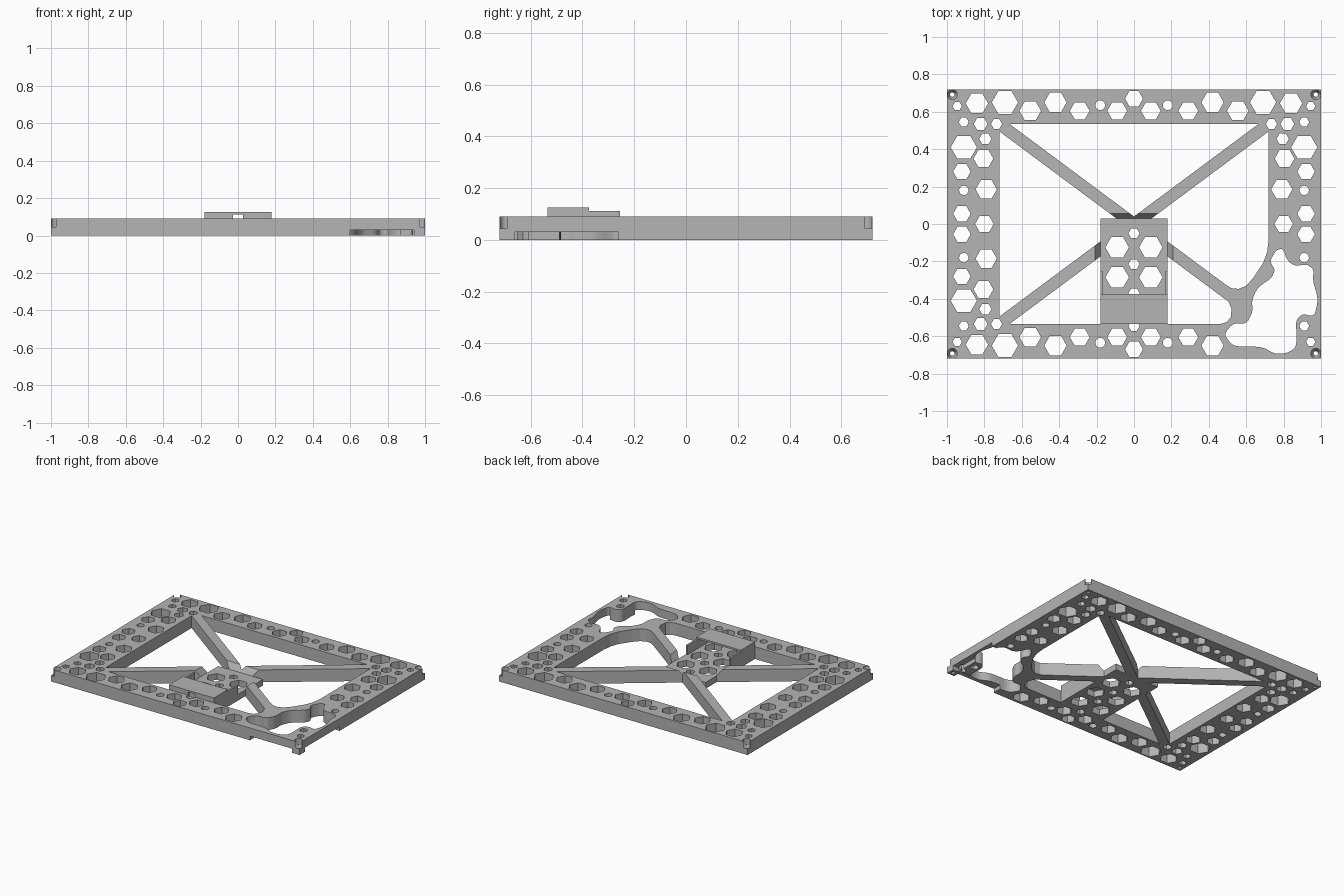
import bpy, bmesh
from math import cos, sin, tau
from mathutils import Matrix

if "Cube" in bpy.data.objects:
    bpy.data.objects.remove(bpy.data.objects["Cube"])

TOP = 0.09        # frame thickness
PAD = 0.045       # mounting plate thickness
HX, HY = 1.0, 0.72

grey = bpy.data.materials.new("plain grey")
grey.use_nodes = True
grey.diffuse_color = (0.46, 0.46, 0.46, 1)
grey.node_tree.nodes["Principled BSDF"].inputs["Base Color"].default_value = grey.diffuse_color


def add_object(name, mesh):
    ob = bpy.data.objects.new(name, mesh)
    bpy.context.collection.objects.link(ob)
    mesh.materials.clear()
    mesh.materials.append(grey)
    return ob


def from_bmesh(name, bm):
    bmesh.ops.recalc_face_normals(bm, faces=bm.faces)
    mesh = bpy.data.meshes.new(name)
    bm.to_mesh(mesh)
    bm.free()
    return add_object(name, mesh)


def ring(x, y, r, sides=6):
    return [(x + r * cos(tau * i / sides), y + r * sin(tau * i / sides)) for i in range(sides)]


def rect(x0, x1, y0, y1):
    return [(x0, y0), (x1, y0), (x1, y1), (x0, y1)]


def soften(points, rounds=2):
    """Corner cutting that turns a rough closed outline into a smooth one."""
    for _ in range(rounds):
        out = []
        for (ax, ay), (bx, by) in zip(points, points[1:] + points[:1]):
            out += [(ax * .8 + bx * .2, ay * .8 + by * .2), (ax * .2 + bx * .8, ay * .2 + by * .8)]
        points = out
    return points


def plate(name, loops, height):
    """Flat plate from an outline followed by hole outlines."""
    curve = bpy.data.curves.new(name, 'CURVE')
    curve.dimensions = '2D'
    curve.fill_mode = 'BOTH'
    curve.extrude = height / 2
    for loop in loops:
        sp = curve.splines.new('POLY')
        sp.points.add(len(loop) - 1)
        for p, (x, y) in zip(sp.points, loop):
            p.co = (x, y, 0, 1)
        sp.use_cyclic_u = True
    tmp = bpy.data.objects.new(name + " curve", curve)
    bpy.context.collection.objects.link(tmp)
    deps = bpy.context.evaluated_depsgraph_get()
    mesh = bpy.data.meshes.new_from_object(tmp.evaluated_get(deps))
    bpy.data.objects.remove(tmp)
    bm = bmesh.new()
    bm.from_mesh(mesh)
    bmesh.ops.remove_doubles(bm, verts=bm.verts, dist=1e-5)
    bmesh.ops.translate(bm, verts=bm.verts, vec=(0, 0, height / 2))
    for f in bm.faces:
        f.smooth = False
    return from_bmesh(name, bm)


def prism(name, base, z0, z1, top=None):
    """Solid between a base outline and an equal or different top outline."""
    bm = bmesh.new()
    low = [bm.verts.new((x, y, z0)) for x, y in base]
    high = [bm.verts.new((x, y, z1)) for x, y in (top or base)]
    bm.faces.new(low)
    bm.faces.new(high)
    n = len(low)
    for i in range(n):
        j = (i + 1) % n
        bm.faces.new((low[i], low[j], high[j], high[i]))
    return from_bmesh(name, bm)


def cut(targets, cutter):
    cutter.hide_render = True
    for ob in targets:
        mod = ob.modifiers.new("cut", 'BOOLEAN')
        mod.operation, mod.solver, mod.object = 'DIFFERENCE', 'EXACT', cutter
        bpy.context.view_layer.objects.active = ob
        bpy.ops.object.modifier_apply(modifier=mod.name)
    bpy.data.objects.remove(cutter)


# Windows between the diagonal braces
top_window = [(-.666, .535), (0, .04), (.666, .535)]
left_window = [(-.72, .495), (-.72, -.495), (-.054, 0)]
right_window = [(.72, .495), (.054, 0), (.49, -.324), (.52, -.343), (.56, -.347), (.6, -.33),
                (.64, -.285), (.69, -.21), (.712, -.15), (.72, -.08)]
front_window = [(-.666, -.535), (0, -.04), (.47, -.389), (.505, -.415), (.522, -.455),
                (.517, -.5), (.495, -.525), (.46, -.535)]

# Organic opening in one corner
opening = soften([(.48, -.59), (.53, -.53), (.6, -.535), (.635, -.47), (.63, -.41), (.66, -.34),
                  (.735, -.29), (.755, -.245), (.725, -.2), (.76, -.14), (.795, -.13), (.82, -.195),
                  (.86, -.225), (.925, -.215), (.962, -.245), (.955, -.3), (.985, -.4), (.965, -.495),
                  (.9, -.48), (.865, -.515), (.87, -.61), (.865, -.66), (.82, -.69), (.755, -.695),
                  (.69, -.66), (.64, -.655), (.53, -.655)])

# Lightening holes of one quadrant: x, y, radius
HEXES = [(.84, .645, .06), (.69, .65, .07), (.555, .605, .058), (.42, .65, .06), (.29, .605, .053),
         (.09, .605, .053), (0, .67, .048), (.945, .63, .025), (.91, .545, .027), (.82, .535, .037),
         (.735, .535, .03), (.795, .455, .033), (.91, .41, .07), (.805, .35, .053), (.92, .28, .047),
         (.79, .185, .057), (.92, .055, .047), (.8, 0, .05)]
ROUNDS = [(.18, .635, .026), (.91, .18, .025)]

holes = []
for group, sides in ((HEXES, 6), (ROUNDS, 20)):
    spots = {(x * sx, y * sy, r) for x, y, r in group for sx in (1, -1) for sy in (1, -1)}
    for x, y, r in sorted(spots):
        in_opening = x > .5 and y < -.15 and (r > .03 or x < .9)
        if not in_opening:
            holes.append(ring(x, y, r, sides))

frame = plate("frame", [rect(-HX, HX, -HY, HY), top_window, left_window, right_window,
                        front_window, opening] + holes, TOP)

# Space for the mounting plate, with sloped ends on the braces
cut([frame], prism("plate space", rect(-.18, .18, -.535, .03), -.1, .2))
cut([frame], prism("brace slopes", rect(-.18, .18, -.53, .03), PAD, TOP + .005,
                   rect(-.212, .212, -.53, .06)))

# Low slots through the outer walls beside the opening
cut([frame], prism("front slot", rect(.6, .94, -.8, -.65), -.1, .03))
cut([frame], prism("side slot", rect(.955, 1.1, -.66, -.26), -.1, .03))

# Corner screw seats: cone, bore and a notch at the very corner
for sx in (1, -1):
    for sy in (1, -1):
        cx, cy = sx * (HX - .028), sy * (HY - .028)
        bm = bmesh.new()
        bmesh.ops.create_cone(bm, cap_ends=True, segments=20, radius1=.007, radius2=.027,
                              depth=.06, matrix=Matrix.Translation((cx, cy, .015)))
        cut([frame], from_bmesh("screw cone", bm))
        cut([frame], prism("screw bore", ring(cx, cy, .027, 20), PAD - .001, .2))
        xs, ys = sorted((cx, sx * 1.1)), sorted((cy, sy * .9))
        cut([frame], prism("corner notch", rect(*xs, *ys), PAD, .2))

# Mounting plate with its own holes
pad_holes = [ring(x, y, .063) for x in (-.09, .09) for y in (-.125, -.285, -.445)]
pad_holes += [ring(0, y, .03) for y in (-.05, -.215, -.37)]
pad = plate("mounting_plate", [rect(-.18, .18, -.535, .03)] + pad_holes, PAD)
cut([frame, pad], prism("front hole", ring(0, -.545, .03), -.1, .2))

# Clip over the front of the plate
prism("clip_cover", rect(-.18, .18, -.535, -.375), .112, .125)
for side, s in (("left", 1), ("right", -1)):
    prism(side + "_rail", rect(*sorted((s * .166, s * .18)), -.535, -.255), PAD, .112)
    prism(side + "_clip_wall", rect(*sorted((s * .028, s * .166)), -.535, -.52), PAD, .112)
